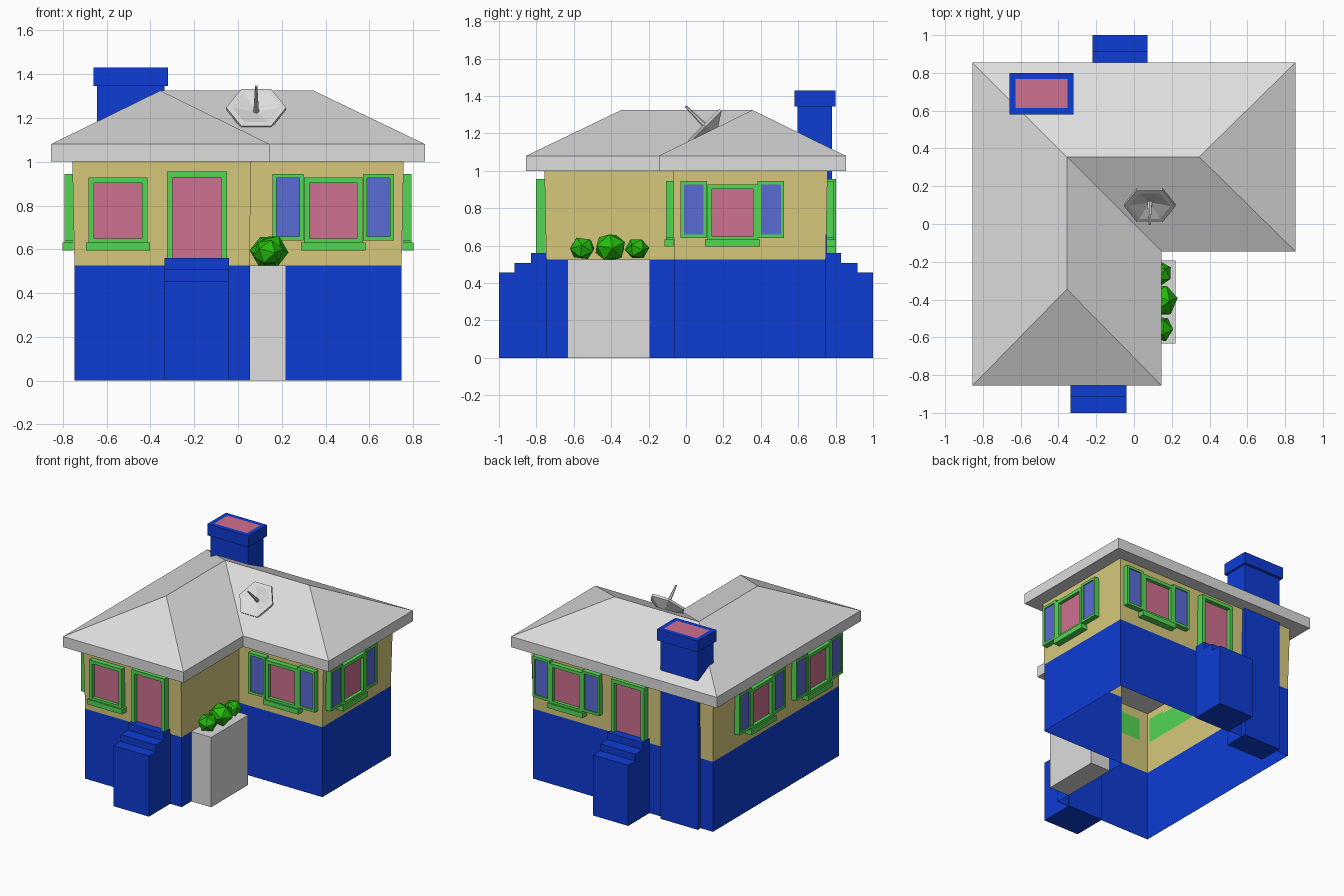
import bpy, bmesh, math
from mathutils import Matrix, Vector

if "Cube" in bpy.data.objects:
    bpy.data.objects.remove(bpy.data.objects["Cube"])


def mat(name, r, g, b):
    m = bpy.data.materials.new(name)
    lin = lambda c: (c / 255 / 12.92) if c < 11 else ((c / 255 + 0.055) / 1.055) ** 2.4
    m.diffuse_color = (lin(r), lin(g), lin(b), 1)
    m.use_nodes = True
    m.node_tree.nodes["Principled BSDF"].inputs["Base Color"].default_value = m.diffuse_color
    return m


BLUE = mat("base_blue", 13, 60, 212)
SAND = mat("wall_sand", 214, 201, 124)
GREY = mat("roof_grey", 221, 221, 221)
TRIM = mat("trim_green", 84, 214, 84)
PINK = mat("glass_pink", 207, 112, 143)
PANE = mat("shutter_blue", 90, 107, 213)
LEAF = mat("leaf_green", 36, 188, 10)


def finish(name, bm, mats, matrix=Matrix(), normals=True):
    if normals:
        bmesh.ops.recalc_face_normals(bm, faces=bm.faces)
    me = bpy.data.meshes.new(name)
    bm.to_mesh(me)
    bm.free()
    for m in mats:
        me.materials.append(m)
    ob = bpy.data.objects.new(name, me)
    ob.matrix_world = matrix
    bpy.context.collection.objects.link(ob)
    return ob


def box_bm(lo, hi):
    lo, hi = Vector(lo), Vector(hi)
    bm = bmesh.new()
    bmesh.ops.create_cube(bm, size=1)
    for v in bm.verts:
        v.co = [(lo[i] + hi[i]) / 2 + v.co[i] * (hi[i] - lo[i]) for i in range(3)]
    return bm


def box(name, lo, hi, m):
    return finish(name, box_bm(lo, hi), [m])


def shell(name, rings, m):
    """Open-ended wall shell through matching outlines."""
    bm = bmesh.new()
    vs = [[bm.verts.new(p) for p in r] for r in rings]
    n = len(vs[0])
    for a, b in zip(vs, vs[1:]):
        for i in range(n):
            j = (i + 1) % n
            bm.faces.new((a[i], a[j], b[j], b[i]))
    return finish(name, bm, [m], normals=False)


def ell(w, x, y, z):
    """L-shaped outline, counter-clockwise, with the notch corner at (x, y)."""
    return [(-w, -w, z), (x, -w, z), (x, y, z), (w, y, z), (w, w, z), (-w, w, z)]


# walls
shell("base_walls", [ell(0.747, 0.055, -0.065, 0), ell(0.747, 0.055, -0.065, 0.525)], BLUE)
shell("upper_walls", [ell(0.747, 0.055, -0.065, 0.525), ell(0.757, 0.057, -0.067, 1.0)], SAND)

# hipped roof with fascia
bm = bmesh.new()
lo = [bm.verts.new(p) for p in ell(0.855, 0.145, -0.145, 1.0)]
up = [bm.verts.new(p) for p in ell(0.855, 0.145, -0.145, 1.08)]
rf, rc, rr = [bm.verts.new(p) for p in
              ((-0.355, -0.345, 1.325), (-0.355, 0.355, 1.325), (0.345, 0.355, 1.325))]
bm.faces.new(lo)
for i in range(6):
    j = (i + 1) % 6
    bm.faces.new((lo[i], lo[j], up[j], up[i]))
for f in ((up[0], up[1], rf), (up[1], up[2], rc, rf), (up[2], up[3], rr, rc),
          (up[3], up[4], rr), (up[4], up[5], rc, rr), (up[5], up[0], rf, rc)):
    bm.faces.new(f)
finish("roof", bm, [GREY])

# chimney
box("chimney_shaft", (-0.645, 0.595, 0), (-0.335, 0.78, 1.35), BLUE)
bm = box_bm((-0.66, 0.58, 1.345), (-0.32, 0.80, 1.43))
top = max(bm.faces, key=lambda f: f.calc_center_median().z)
bmesh.ops.inset_region(bm, faces=[top], thickness=0.047)
top.material_index = 1
finish("chimney_cap", bm, [BLUE, PINK])


# steps
def steps(name, x0, x1, s):
    prof = [(0.74, 0), (1.0, 0), (1.0, 0.455), (0.917, 0.455), (0.917, 0.507),
            (0.83, 0.507), (0.83, 0.56), (0.74, 0.56)]
    bm = bmesh.new()
    f = bm.faces.new([bm.verts.new((x0, s * y, z)) for y, z in prof])
    r = bmesh.ops.extrude_face_region(bm, geom=[f])
    vs = [e for e in r["geom"] if isinstance(e, bmesh.types.BMVert)]
    bmesh.ops.translate(bm, verts=vs, vec=(x1 - x0, 0, 0))
    finish(name, bm, [BLUE])


steps("front_steps", -0.335, -0.04, -1)
steps("back_steps", -0.22, 0.072, 1)


# windows and doors, in wall space: x along the wall, -y outward
def panel(name, wall, u0, u1, z0, z1, out, border, recess, pane):
    bm = box_bm((u0, -out, z0), (u1, 0, z1))
    f = min(bm.faces, key=lambda f: f.calc_center_median().y)
    bmesh.ops.inset_region(bm, faces=[f], thickness=border)
    r = bmesh.ops.extrude_face_region(bm, geom=[f])
    bmesh.ops.delete(bm, geom=[f], context="FACES_ONLY")
    bmesh.ops.translate(bm, verts=[e for e in r["geom"] if isinstance(e, bmesh.types.BMVert)],
                        vec=(0, recess, 0))
    for e in r["geom"]:
        if isinstance(e, bmesh.types.BMFace):
            e.material_index = 1
    finish(name, bm, [TRIM, pane], wall)


def window(name, wall, u, shutters=True):
    panel(name + "_window", wall, u - 0.134, u + 0.134, 0.625, 0.928, 0.04, 0.035, 0.025, PINK)
    finish(name + "_sill", box_bm((u - 0.147, -0.05, 0.595), (u + 0.147, 0, 0.632)), [TRIM], wall)
    if shutters:
        for s in (-1, 1):
            c = u + s * 0.206
            panel(name + "_shutter", wall, c - 0.071, c + 0.071, 0.64, 0.945, 0.04, 0.026, 0.008, PANE)


def wall(x, y, deg):
    return Matrix.Translation((x, y, 0)) @ Matrix.Rotation(math.radians(deg), 4, "Z")


FRONT, NOTCH = wall(0, -0.752, 0), wall(0, -0.066, 0)
RIGHT, BACK, LEFT = wall(0.752, 0, 90), wall(0, 0.752, 180), wall(-0.752, 0, -90)
window("front", FRONT, -0.548, False)
window("notch", NOTCH, 0.435)
window("right", RIGHT, 0.248)
window("back", BACK, -0.445)
window("left_rear", LEFT, -0.22)
window("left_front", LEFT, 0.455)
panel("front_door", FRONT, -0.325, -0.05, 0.522, 0.955, 0.05, 0.038, 0.03, PINK)
panel("back_door", BACK, -0.063, 0.212, 0.522, 0.955, 0.05, 0.038, 0.03, PINK)

# planter and bushes
box("planter", (0.055, -0.633, 0), (0.22, -0.193, 0.525), GREY)
for i, (x, y, z, r) in enumerate(((0.138, -0.555, 0.585, 0.072), (0.142, -0.405, 0.59, 0.09),
                                  (0.138, -0.262, 0.583, 0.066))):
    bm = bmesh.new()
    bmesh.ops.create_icosphere(bm, subdivisions=1, radius=r)
    bmesh.ops.rotate(bm, verts=bm.verts, matrix=Matrix.Rotation(0.5 + i, 3, (1, 0.4, 0.3)))
    bmesh.ops.scale(bm, verts=bm.verts, vec=(1, 1, 0.9))
    finish("bush_%d" % i, bm, [LEAF], Matrix.Translation((x, y, z)))

# satellite dish: hexagonal bowl facing forward and up
tilt = Matrix.Translation((0.083, 0.095, 1.248)) @ Matrix.Rotation(math.radians(45), 4, "X")
bm = bmesh.new()
rings = [[bm.verts.new((r * math.cos(k * math.pi / 3), r * math.sin(k * math.pi / 3), z))
          for k in range(6)]
         for r, z in ((0.04, -0.07), (0.137, -0.016), (0.137, 0), (0.11, 0), (0.012, -0.025))]
for a, b in zip(rings, rings[1:]):
    for i in range(6):
        j = (i + 1) % 6
        bm.faces.new((a[i], a[j], b[j], b[i]))
bm.faces.new(rings[0])
bm.faces.new(rings[-1])
finish("dish", bm, [GREY], tilt)
bm = bmesh.new()
bmesh.ops.create_cone(bm, cap_ends=True, segments=6, radius1=0.014, radius2=0.006, depth=0.165)
finish("dish_antenna", bm, [GREY], tilt @ Matrix.Translation((0, 0, 0.055)))
